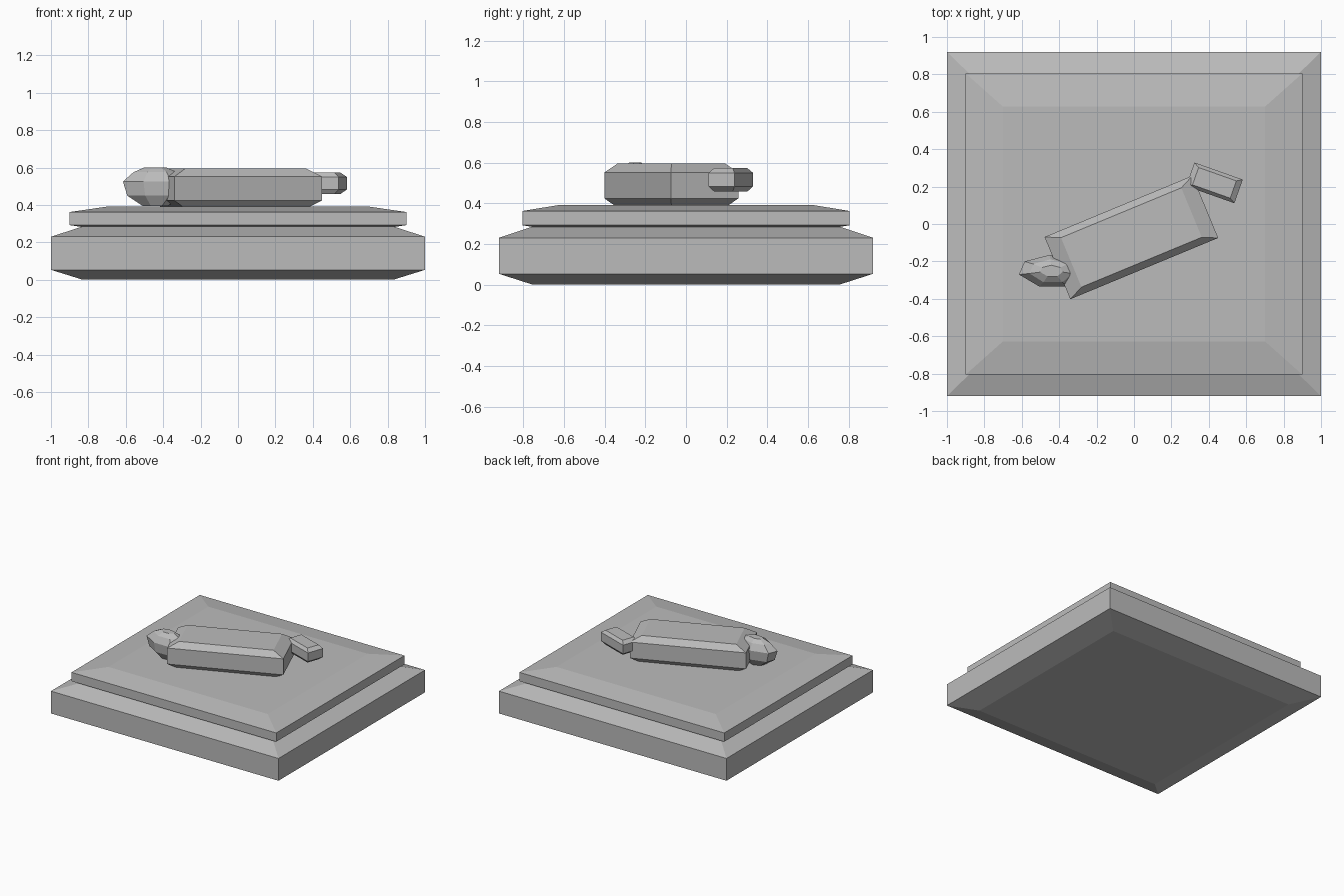
import bpy
import bmesh
import math
from mathutils import Matrix, Vector

old = bpy.data.objects.get("Cube")
if old:
    bpy.data.objects.remove(old, do_unlink=True)

grey = bpy.data.materials.new("stone grey")
grey.use_nodes = True
colour = (0.5, 0.5, 0.5, 1)
grey.diffuse_color = colour
grey.node_tree.nodes["Principled BSDF"].inputs["Base Color"].default_value = colour


def loft(name, plan, levels, centre=(0, 0), angle=0):
    """Stack scaled copies of a plan outline; each level is (z, x scale, y scale)."""
    bm = bmesh.new()
    rings = [[bm.verts.new((x * sx, y * sy, z)) for x, y in plan]
             for z, sx, sy in levels]
    bm.faces.new(rings[0])
    bm.faces.new(rings[-1])
    n = len(plan)
    for low, high in zip(rings, rings[1:]):
        for i in range(n):
            j = (i + 1) % n
            bm.faces.new((low[i], low[j], high[j], high[i]))
    bmesh.ops.recalc_face_normals(bm, faces=bm.faces)
    turn = Matrix.Rotation(math.radians(angle), 4, "Z")
    bm.transform(Matrix.Translation(Vector((*centre, 0))) @ turn)
    mesh = bpy.data.meshes.new(name)
    bm.to_mesh(mesh)
    bm.free()
    mesh.materials.append(grey)
    obj = bpy.data.objects.new(name, mesh)
    bpy.context.collection.objects.link(obj)
    return obj


def block(name, half, inset, heights, centre=(0, 0), angle=0):
    """Box whose top and bottom slope in by the given inset."""
    hx, hy = half
    sx, sy = 1 - inset[0] / hx, 1 - inset[1] / hy
    bottom, low, high, top = heights
    plan = [(-hx, -hy), (hx, -hy), (hx, hy), (-hx, hy)]
    levels = [(bottom, sx, sy), (low, 1, 1), (high, 1, 1), (top, sx, sy)]
    return loft(name, plan, levels, centre, angle)


# Stepped plinth
block("base_slab", (1, 0.92), (0.17, 0.165), (0, 0.053, 0.23, 0.285))
block("upper_slab", (0.9, 0.805), (0.2, 0.178), (0.262, 0.292, 0.362, 0.391))

# Lying figure: long body and small end block
block("body", (0.428, 0.18), (0.08, 0.037), (0.38, 0.424, 0.551, 0.595),
      (-0.014, -0.072), 22.5)
block("end_block", (0.137, 0.067), (0.03, 0.018), (0.458, 0.482, 0.55, 0.573),
      (0.43, 0.22), -19.5)

# Faceted head
head_plan = [(-0.175, -0.02), (-0.065, -0.085), (0.085, -0.085), (0.165, -0.02),
             (0.13, 0.05), (-0.01, 0.085), (-0.145, 0.05)]
head_levels = [(0.395, 0.4, 0.5), (0.45, 0.87, 0.9), (0.525, 1, 1),
               (0.575, 0.68, 0.72), (0.6, 0.35, 0.35)]
loft("head", head_plan, head_levels, (-0.44, -0.25))
